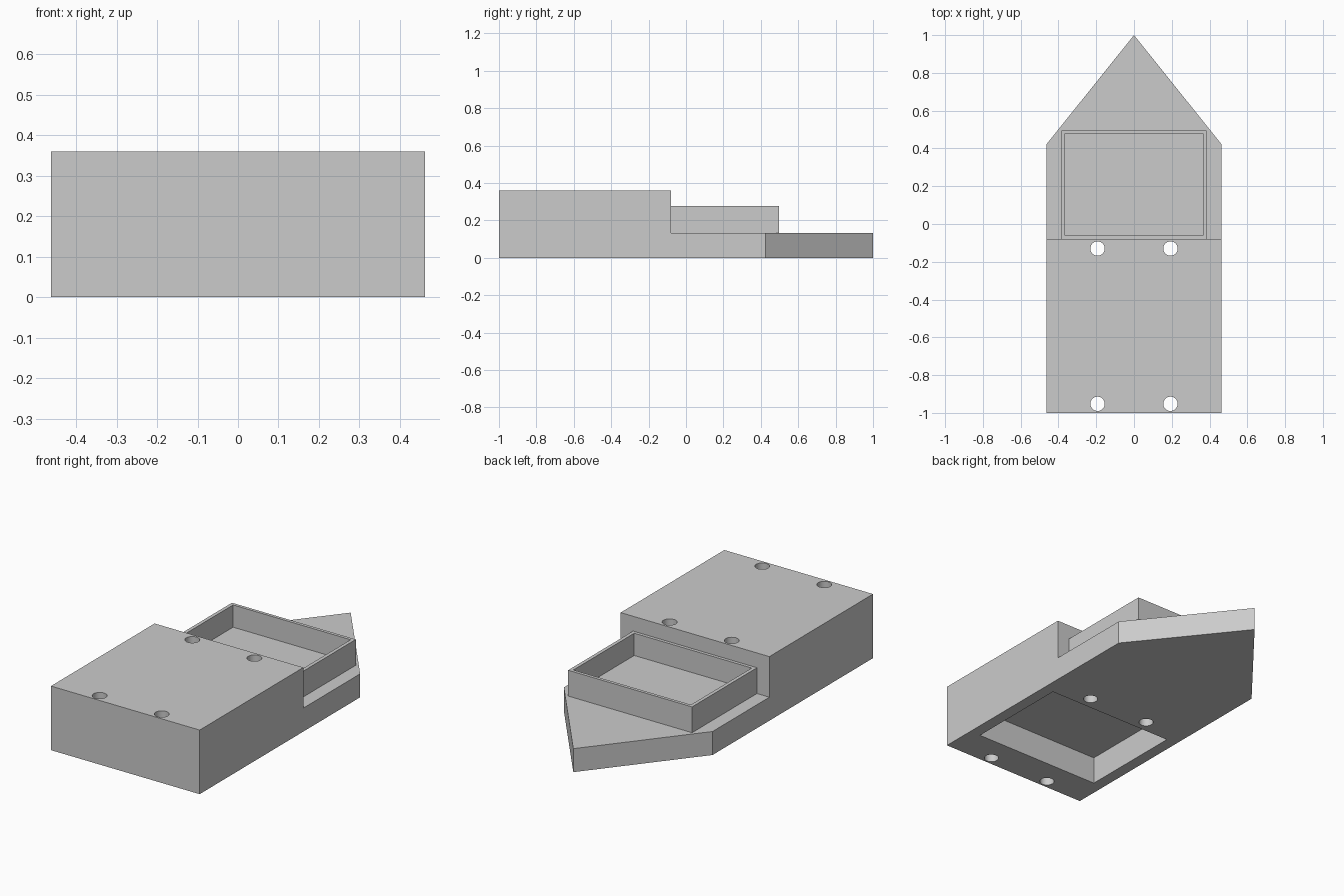
import bpy
import bmesh

cube = bpy.data.objects.get("Cube")
if cube:
    bpy.data.objects.remove(cube, do_unlink=True)

# Main dimensions
HALF_W, TOP, DECK = 0.462, 0.36, 0.132
STEP_Y, SHOULDER_Y = -0.08, 0.424

grey = bpy.data.materials.new("plain grey")
grey.use_nodes = True
colour = (0.6, 0.6, 0.6, 1)
grey.diffuse_color = colour
grey.node_tree.nodes["Principled BSDF"].inputs["Base Color"].default_value = colour


def prism(name, outline, z0, z1):
    """Extrude a plan outline between two heights."""
    bm = bmesh.new()
    base = bm.faces.new([bm.verts.new((x, y, z0)) for x, y in outline])
    top = bmesh.ops.extrude_face_region(bm, geom=[base])["geom"]
    verts = [v for v in top if isinstance(v, bmesh.types.BMVert)]
    bmesh.ops.translate(bm, verts=verts, vec=(0, 0, z1 - z0))
    bmesh.ops.recalc_face_normals(bm, faces=bm.faces)
    mesh = bpy.data.meshes.new(name)
    bm.to_mesh(mesh)
    bm.free()
    mesh.materials.append(grey)
    obj = bpy.data.objects.new(name, mesh)
    bpy.context.collection.objects.link(obj)
    return obj


def box(name, half_x, y0, y1, z0, z1):
    outline = [(-half_x, y0), (half_x, y0), (half_x, y1), (-half_x, y1)]
    return prism(name, outline, z0, z1)


def cut(target, cutter):
    """Subtract the cutter, apply, and discard it."""
    cutter.hide_render = True
    bpy.context.view_layer.objects.active = target
    mod = target.modifiers.new("cut", "BOOLEAN")
    mod.operation = "DIFFERENCE"
    mod.solver = "EXACT"
    mod.object = cutter
    bpy.ops.object.modifier_apply(modifier=mod.name)
    bpy.data.objects.remove(cutter, do_unlink=True)


# Body: pointed plan, stepped down to a thin deck towards the point
body = prism("body", [(-HALF_W, -1), (HALF_W, -1), (HALF_W, SHOULDER_Y),
                      (0, 1), (-HALF_W, SHOULDER_Y)], 0, TOP)
cut(body, box("step_cutter", 1, STEP_Y, 1.5, DECK, 1))

# Rectangular pocket in the underside
cut(body, box("pocket_cutter", 0.396, -0.805, -0.2, -0.2, 0.155))

# Four screw holes, right through
for x in (-0.193, 0.193):
    for y in (-0.952, -0.13):
        bpy.ops.mesh.primitive_cylinder_add(vertices=32, radius=0.038, depth=1,
                                            location=(x, y, 0.2))
        cut(body, bpy.context.object)

# Open tray on the deck
tray = box("tray", 0.385, STEP_Y, 0.496, DECK, 0.277)
cut(tray, box("tray_cutter", 0.365, STEP_Y + 0.018, 0.478, 0.152, 1))

# Smooth hole walls, sharp edges elsewhere
bpy.ops.object.select_all(action="DESELECT")
body.select_set(True)
bpy.context.view_layer.objects.active = body
bpy.ops.object.shade_smooth_by_angle()
